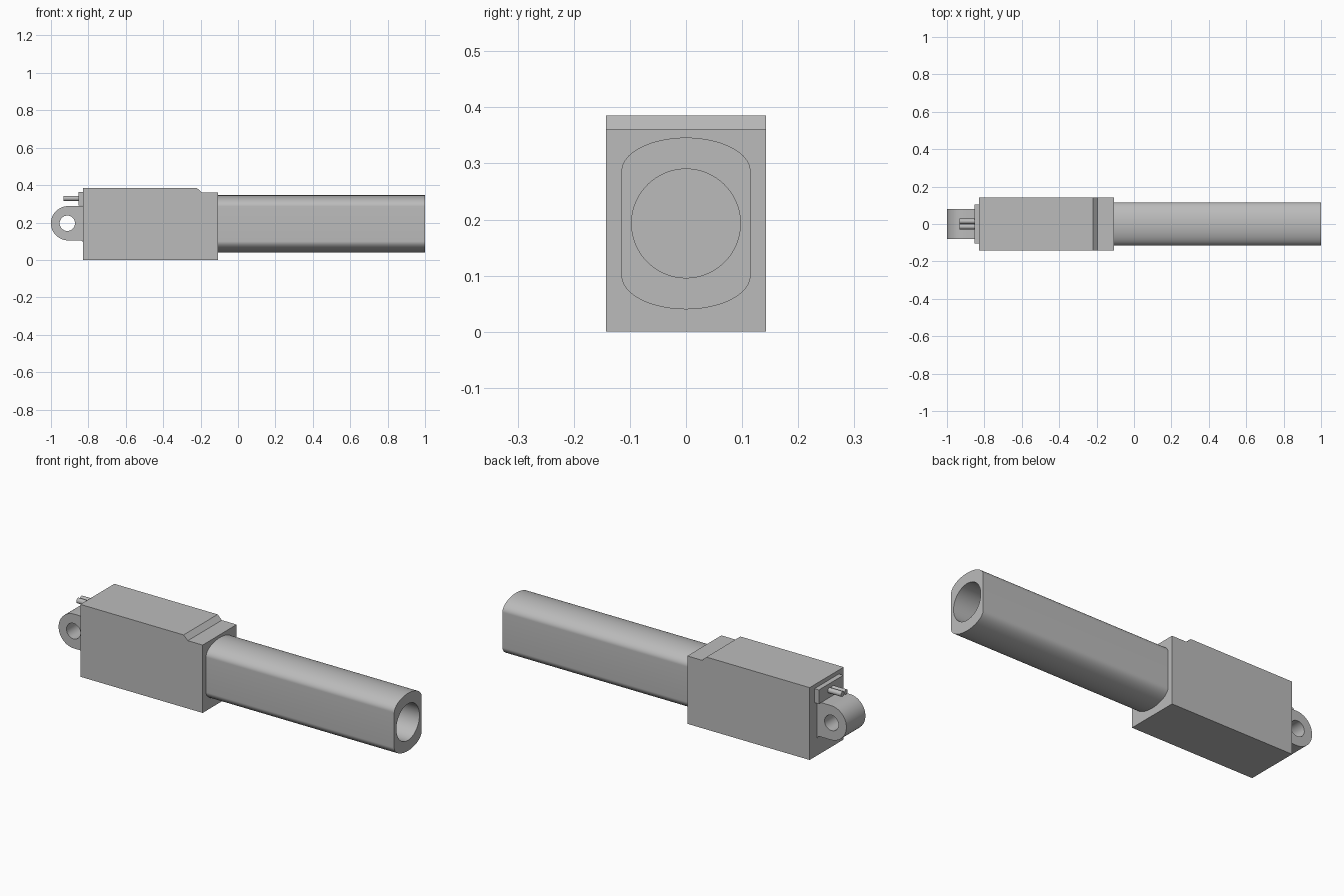
import bpy, bmesh
from math import sin, cos, pi, radians
from mathutils import Vector

cube = bpy.data.objects.get("Cube")
if cube:
    bpy.data.objects.remove(cube, do_unlink=True)

grey = bpy.data.materials.new("plain grey")
grey.use_nodes = True
colour = (0.5, 0.5, 0.5, 1)
grey.diffuse_color = colour
grey.node_tree.nodes["Principled BSDF"].inputs["Base Color"].default_value = colour


def prism(name, axis, start, end, outer, inner=None):
    """Extrude an outline along x (points are y,z) or y (points are x,z), with an optional hole."""
    bm = bmesh.new()

    def loop(points, d):
        return [bm.verts.new(Vector((d, u, v) if axis == "x" else (u, d, v))) for u, v in points]

    def bridge(a, b):
        n = len(a)
        for i in range(n):
            j = (i + 1) % n
            bm.faces.new((a[i], a[j], b[j], b[i]))

    o1, o2 = loop(outer, start), loop(outer, end)
    bridge(o1, o2)
    if inner:
        i1, i2 = loop(inner, start), loop(inner, end)
        bridge(i1, i2)
        bridge(o1, i1)
        bridge(o2, i2)
    else:
        bm.faces.new(o1)
        bm.faces.new(o2)
    bmesh.ops.recalc_face_normals(bm, faces=bm.faces)
    # smooth curved walls, keep hard edges sharp
    for f in bm.faces:
        f.smooth = True
    for e in bm.edges:
        e.smooth = e.calc_face_angle(0) < radians(30)
    mesh = bpy.data.meshes.new(name)
    bm.to_mesh(mesh)
    bm.free()
    mesh.materials.append(grey)
    ob = bpy.data.objects.new(name, mesh)
    bpy.context.collection.objects.link(ob)
    return ob


def circle(u, v, r, n, shift=0.0):
    return [(u + r * cos(2 * pi * (i + shift) / n), v + r * sin(2 * pi * (i + shift) / n))
            for i in range(n)]


def rect(u1, u2, v1, v2):
    return [(u1, v1), (u2, v1), (u2, v2), (u1, v2)]


MID = 0.193      # height of the main axis
BACK = -0.828    # rear face of the housing

# Housing with a sloped step down at the tube end
prism("housing", "y", -0.143, 0.143,
      [(BACK, 0), (-0.108, 0), (-0.108, 0.361), (-0.195, 0.361), (-0.22, 0.385), (BACK, 0.385)])

# Flat-sided tube with domed top and bottom and a round bore
half = 40
tube_outline = []
for side in (1, -1):
    for i in range(half + 1):
        t = pi * i / half + (0 if side > 0 else pi)
        tube_outline.append((0.115 * cos(t), MID + side * 0.093 + 0.06 * sin(t)))
prism("tube", "x", -0.115, 1.0, tube_outline,
      circle(0, MID, 0.097, len(tube_outline), 0.5))

# Rear mounting lug: round behind, square where it runs into the housing
R, LX = 0.0915, -0.9085
lug_outline = []
for i in range(64):
    t = 2 * pi * i / 64
    c, s = cos(t), sin(t)
    r = R / max(abs(c), abs(s)) if c > 0 else R
    lug_outline.append((LX + r * c, MID + 0.003 + r * s))
prism("mounting_lug", "y", -0.08, 0.08, lug_outline, circle(LX - 0.004, MID + 0.003, 0.041, 64))

# Small fillet under the lug
foot = MID + 0.003 - R
fillet = [(BACK + 0.005, foot + 0.005), (BACK - 0.015, foot + 0.005)]
fillet += [(BACK - 0.015 + 0.015 * sin(a), foot - 0.015 + 0.015 * cos(a))
           for a in (pi / 2 * i / 6 for i in range(7))]
fillet.append((BACK + 0.005, foot - 0.015))
prism("lug_fillet", "y", -0.08, 0.08, fillet)

# Cable outlet plate and its two wires
prism("cable_plate", "x", -0.854, BACK + 0.005, rect(-0.103, 0.103, 0.29, 0.364))
for label, y in (("left", 0.0145), ("right", -0.0145)):
    prism(label + "_wire", "x", -0.932, -0.85, circle(y, 0.329, 0.0138, 24))
